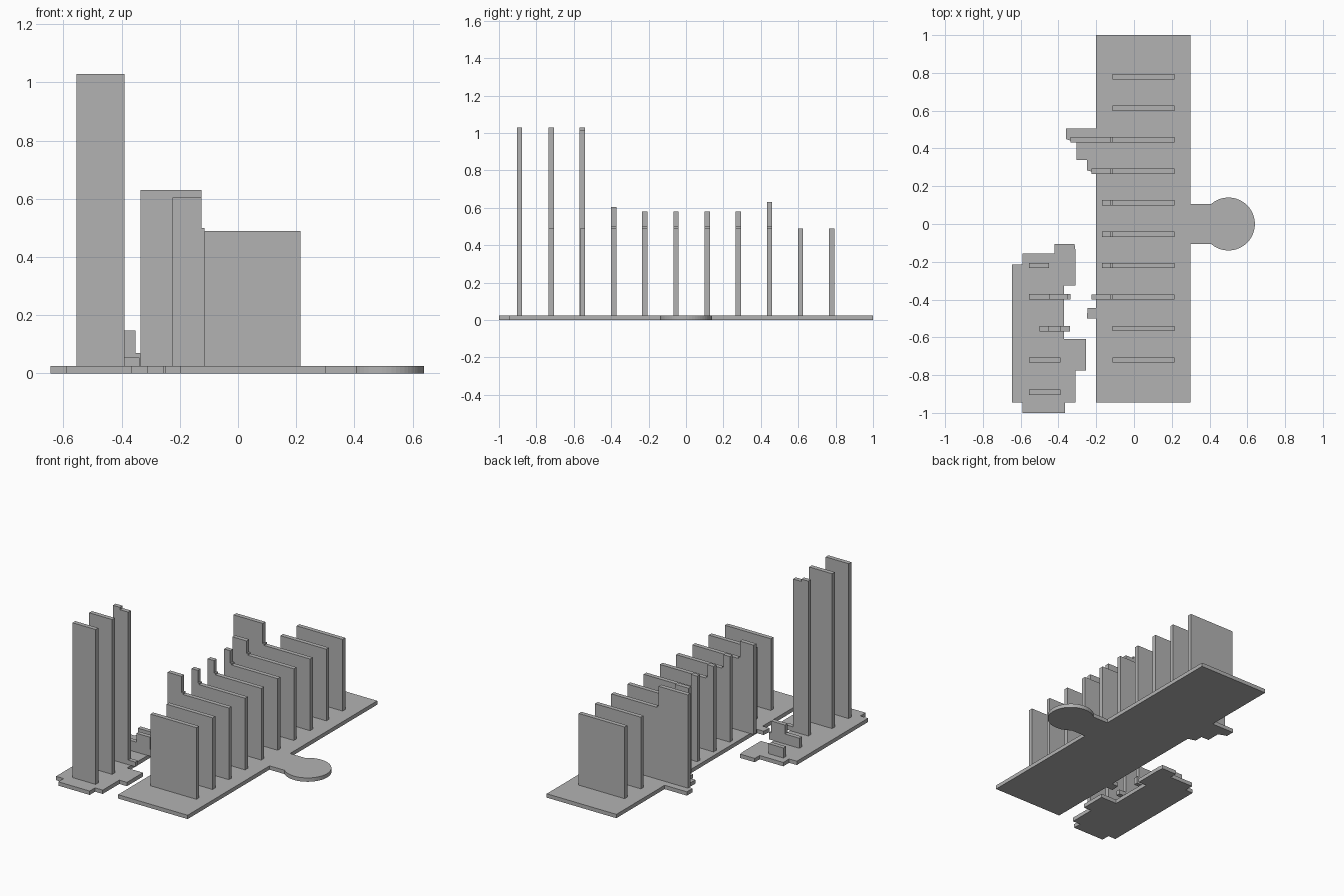
import bpy
import bmesh
import math

cube = bpy.data.objects.get("Cube")
if cube:
    bpy.data.objects.remove(cube, do_unlink=True)

grey = bpy.data.materials.new("plain_grey")
grey.use_nodes = True
grey.diffuse_color = (0.45, 0.45, 0.45, 1)
grey.node_tree.nodes["Principled BSDF"].inputs["Base Color"].default_value = grey.diffuse_color

BASE = 0.025      # plate thickness
HALF = 0.014      # half the fin thickness


def extrude(name, points, offset):
    """Solid made by sweeping a flat outline along an offset."""
    bm = bmesh.new()
    face = bm.faces.new([bm.verts.new(p) for p in points])
    swept = bmesh.ops.extrude_face_region(bm, geom=[face])
    verts = [v for v in swept["geom"] if isinstance(v, bmesh.types.BMVert)]
    bmesh.ops.translate(bm, verts=verts, vec=offset)
    bmesh.ops.recalc_face_normals(bm, faces=bm.faces)
    mesh = bpy.data.meshes.new(name)
    bm.to_mesh(mesh)
    bm.free()
    mesh.materials.append(grey)
    obj = bpy.data.objects.new(name, mesh)
    bpy.context.collection.objects.link(obj)
    return obj


def plate(name, outline):
    return extrude(name, [(x, y, 0) for x, y in outline], (0, 0, BASE))


def fin(name, y, steps):
    """Upright slab; steps are (left, right, top) from left to right."""
    outline = [(steps[0][0], BASE)]
    for left, right, top in steps:
        outline += [(left, top), (right, top)]
    outline.append((steps[-1][1], BASE))
    return extrude(name, [(x, y - HALF, z) for x, z in outline], (0, 2 * HALF, 0))


# Main plate: stepped left edge and a round tab on the right
angle = math.asin(0.105 / 0.14)
tab = []
for i in range(41):
    a = -math.pi + angle + i * 2 * (math.pi - angle) / 40
    tab.append((0.5 + 0.14 * math.cos(a), 0.14 * math.sin(a)))
plate("main_plate", [(-0.2, -0.945), (0.3, -0.945), (0.3, -0.105)] + tab + [
    (0.3, 0.105), (0.3, 1), (-0.2, 1), (-0.2, 0.505), (-0.36, 0.505),
    (-0.36, 0.45), (-0.305, 0.43), (-0.305, 0.34), (-0.25, 0.34),
    (-0.25, 0.285), (-0.2, 0.27), (-0.2, -0.445), (-0.245, -0.445),
    (-0.25, -0.5), (-0.2, -0.5)])

# Small separate plate
plate("side_plate", [
    (-0.645, -0.215), (-0.59, -0.215), (-0.59, -0.155), (-0.42, -0.155),
    (-0.42, -0.105), (-0.315, -0.105), (-0.31, -0.14), (-0.31, -0.325),
    (-0.37, -0.325), (-0.37, -0.61), (-0.255, -0.61), (-0.255, -0.775),
    (-0.31, -0.775), (-0.31, -0.945), (-0.365, -0.945), (-0.365, -1),
    (-0.59, -1), (-0.59, -0.945), (-0.645, -0.945)])

# Row of main fins, evenly spaced; some carry a raised left end (left, top)
raised = {2: (-0.225, 0.605), 3: (-0.17, 0.58), 4: (-0.17, 0.58),
          5: (-0.17, 0.58), 6: (-0.225, 0.58), 7: (-0.335, 0.63)}
for i in range(10):
    steps = [(-0.115, 0.215, 0.49)]
    if i in raised:
        left, top = raised[i]
        steps = [(left, -0.125, top), (-0.125, -0.115, 0.5)] + steps
    fin("main_fin", -0.72 + i * 0.1666, steps)

# Tall and low fins on the side plate
for y in (-0.89, -0.72):
    fin("tall_fin", y, [(-0.555, -0.39, 1.03)])
fin("stepped_tall_fin", -0.555,
    [(-0.5, -0.45, 1.03), (-0.45, -0.39, 1.015), (-0.39, -0.338, 0.055)])
fin("stepped_low_fin", -0.385,
    [(-0.555, -0.45, 0.09), (-0.45, -0.352, 0.148), (-0.352, -0.336, 0.07)])
fin("low_fin", -0.22, [(-0.555, -0.45, 0.09)])
